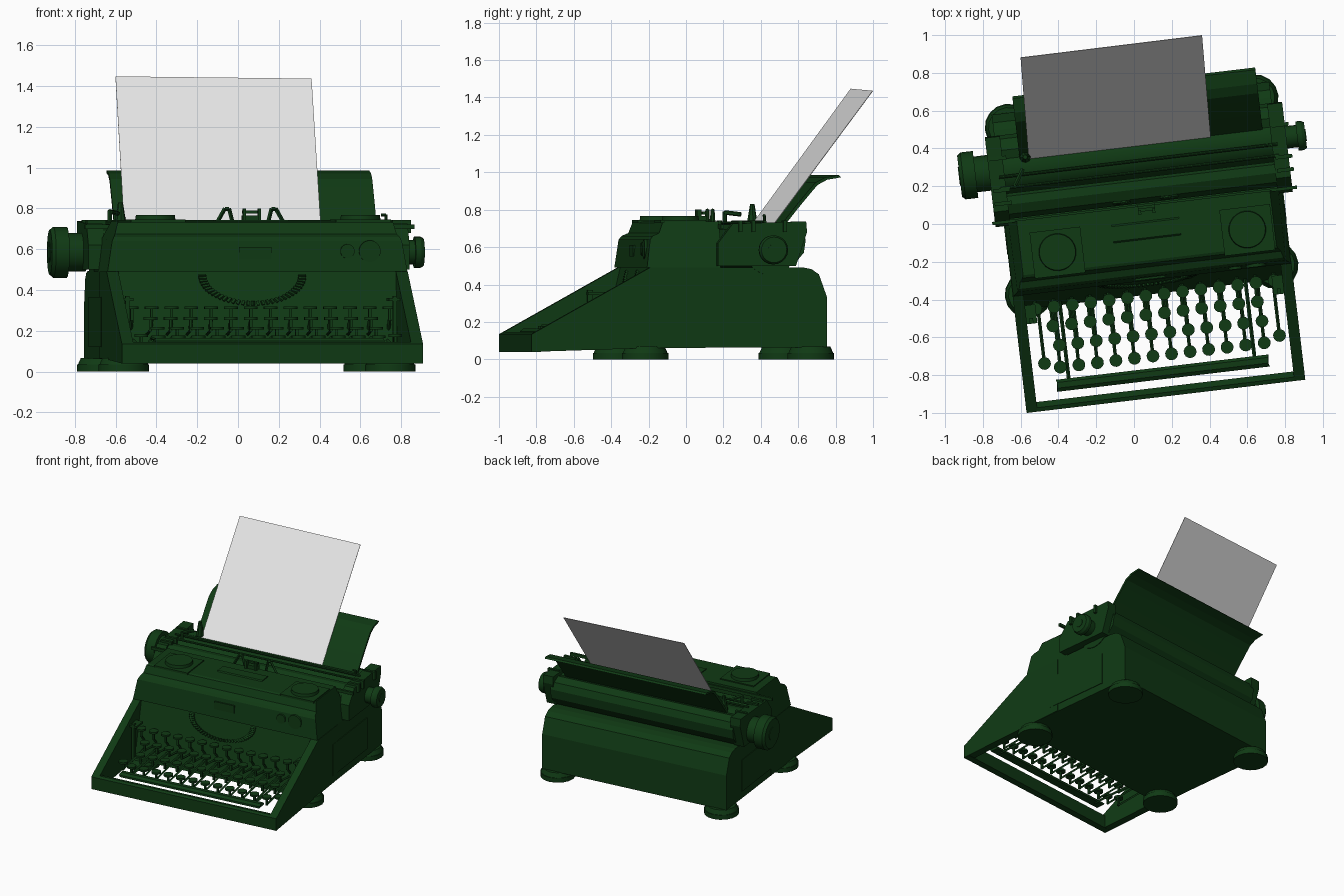
import bpy, bmesh, math
from mathutils import Matrix, Vector

if "Cube" in bpy.data.objects:
    bpy.data.objects.remove(bpy.data.objects["Cube"])

TURN = Matrix.Rotation(math.radians(6.8), 4, 'Z')   # whole machine stands slightly turned
MID = 0.06                                          # centre line of the body


def material(name, rgb):
    m = bpy.data.materials.new(name)
    m.diffuse_color = (*rgb, 1)
    m.use_nodes = True
    m.node_tree.nodes["Principled BSDF"].inputs["Base Color"].default_value = m.diffuse_color
    return m


GREEN = material("dark green enamel", (0.005, 0.042, 0.007))
PAPER = material("white paper", (0.8, 0.8, 0.8))


def finish(name, bm, mat=GREEN, smooth=False):
    bmesh.ops.recalc_face_normals(bm, faces=bm.faces)
    bm.transform(TURN)
    me = bpy.data.meshes.new(name)
    bm.to_mesh(me)
    bm.free()
    me.materials.append(mat)
    if smooth:
        me.polygons.foreach_set("use_smooth", [True] * len(me.polygons))
        me.set_sharp_from_angle(angle=math.radians(35))
    ob = bpy.data.objects.new(name, me)
    bpy.context.collection.objects.link(ob)
    return ob


def add_box(bm, x0, x1, y0, y1, z0, z1):
    m = Matrix.Translation(((x0 + x1) / 2, (y0 + y1) / 2, (z0 + z1) / 2))
    bmesh.ops.create_cube(bm, size=1, matrix=m @ Matrix.Diagonal((x1 - x0, y1 - y0, z1 - z0, 1)))


def add_rod(bm, a, b, r, n=6, r2=None):
    a, b = Vector(a), Vector(b)
    d = b - a
    m = Matrix.Translation((a + b) / 2) @ d.to_track_quat('Z', 'Y').to_matrix().to_4x4()
    bmesh.ops.create_cone(bm, cap_ends=True, segments=n, radius1=r,
                          radius2=r if r2 is None else r2, depth=d.length, matrix=m)


def add_prism(bm, pts, x0, x1):
    """Side profile of (y, z, optional inset) pushed along x."""
    pts = [(*p, 0)[:3] for p in pts]
    a = [bm.verts.new((x0 + i, y, z)) for y, z, i in pts]
    b = [bm.verts.new((x1 - i, y, z)) for y, z, i in pts]
    bm.faces.new(a)
    bm.faces.new(b[::-1])
    for i in range(len(pts)):
        j = (i + 1) % len(pts)
        bm.faces.new((a[i], a[j], b[j], b[i]))


def box(name, *dims):
    bm = bmesh.new()
    add_box(bm, *dims)
    return finish(name, bm)


def rod(name, a, b, r, n=24, r2=None):
    bm = bmesh.new()
    add_rod(bm, a, b, r, n, r2)
    return finish(name, bm, smooth=True)


def prism(name, pts, x0, x1):
    bm = bmesh.new()
    add_prism(bm, pts, x0, x1)
    return finish(name, bm)


# --- lower body, side walls and front bar ---
L, R = -0.68, 0.80
prism("main_body", [(-0.38, 0.06), (-0.28, 0.49), (0.53, 0.492), (0.58, 0.482), (0.62, 0.455),
                    (0.663, 0.335), (0.665, 0.065)], L, R)
wall = [(-0.925, 0.04), (-0.925, 0.135), (-0.29, 0.49), (0, 0.49), (0, 0.065), (-0.3, 0.06)]
prism("left_wall", wall, L - 0.003, L + 0.055)
prism("right_wall", wall, R - 0.055, R + 0.003)
prism("front_bar", [(-0.926, 0.04), (-0.926, 0.135), (-0.905, 0.145), (-0.875, 0.14), (-0.875, 0.04)], L, R)
for side, x in (("left", L), ("right", R)):
    box(side + "_side_panel", x - 0.005, x + 0.005, -0.08, 0.44, 0.12, 0.365)
    s = 1 if side == "left" else -1
    box(side + "_inner_post", x + s * 0.08 - 0.01, x + s * 0.08 + 0.01, -0.46, -0.43, 0.1, 0.37)
    box(side + "_post_foot", x + s * 0.08 - 0.03, x + s * 0.08 + 0.03, -0.46, -0.36, 0.345, 0.36)

# --- feet ---
for fx in (-0.60, 0.715):
    for fy in (-0.305, 0.587):
        bm = bmesh.new()
        add_rod(bm, (fx, fy, 0), (fx, fy, 0.035), 0.125, 16)
        add_rod(bm, (fx, fy, 0.035), (fx, fy, 0.068), 0.12, 16, 0.105)
        finish("foot", bm, smooth=True)

# --- top housing with front details ---
prism("top_housing", [(-0.305, 0.49, 0), (-0.285, 0.64, 0.025), (-0.27, 0.66, 0.035), (-0.235, 0.675, 0.045),
                      (-0.215, 0.73, 0.06), (-0.2, 0.737, 0.065), (0.09, 0.737, 0.065), (0.09, 0.655, 0.02),
                      (0.09, 0.49, 0)], L, R)
box("badge_plate", MID - 0.09, MID + 0.07, -0.30, -0.28, 0.55, 0.61)
for x, r in ((0.505, 0.035), (0.615, 0.053)):
    rod("front_dial", (x, -0.302, 0.59), (x, -0.28, 0.59), r)
for x in (-0.42, 0.592):
    box("spool_plate", x - 0.135, x + 0.135, -0.225, 0.02, 0.73, 0.745)
    rod("spool_lid", (x, -0.10, 0.74), (x, -0.10, 0.767), 0.1, 24, 0.096)
prism("centre_cover", [(-0.09, 0.735), (-0.08, 0.744), (0.0, 0.744), (0.01, 0.735)], -0.12, 0.24)

# --- fan of type bars under the housing ---
bm = bmesh.new()
for i in range(33):
    a = math.pi * (1 + i / 32)
    p = []
    for k in (1.0, 0.86):
        z = 0.47 + 0.145 * k * math.sin(a)
        p.append((0.035 + 0.265 * k * math.cos(a), -0.292 - (0.49 - z) * 0.23, z))
    add_rod(bm, p[0], p[1], 0.009, 4)
finish("type_bars", bm)

# --- keyboard: (y, z, first x, last x, count) for each row ---
rows = [(-0.385, 0.32, -0.57, 0.702, 14), (-0.485, 0.268, -0.49, 0.60, 12),
        (-0.59, 0.22, -0.468, 0.612, 12), (-0.706, 0.178, -0.477, 0.61, 12),
        (-0.677, 0.185, -0.558, 0.695, 2)]
caps, levers = bmesh.new(), bmesh.new()
for y, z, x0, x1, n in rows:
    for i in range(n):
        x = x0 + (x1 - x0) * i / (n - 1)
        add_rod(caps, (x, y, z - 0.014), (x, y, z), 0.034, 14)
        add_box(levers, x - 0.007, x + 0.007, y - 0.007, y + 0.007, z - 0.07, z - 0.012)
        add_rod(levers, (x, y, z - 0.065), (x, -0.33, 0.1 + z * 0.3), 0.009, 4)
finish("key_caps", caps, smooth=True)
finish("key_levers", levers)

# --- space bar and its arms ---
bm = bmesh.new()
add_prism(bm, [(-0.834, 0.135, 0.01), (-0.834, 0.15, 0), (-0.815, 0.165, 0.006), (-0.785, 0.165, 0.006),
               (-0.77, 0.15, 0), (-0.77, 0.135, 0.01)], MID - 0.57, MID + 0.565)
for x in (MID - 0.5, MID + 0.49):
    add_rod(bm, (x, -0.8, 0.138), (x, -0.34, 0.15), 0.01, 4)
finish("space_bar", bm)

# --- carriage ---
CL, CR, PY, PZ = -0.73, 0.855, 0.36, 0.585
end = [(0.07, 0.50), (0.07, 0.62), (0.15, 0.725), (0.545, 0.738), (0.55, 0.68), (0.49, 0.50)]
for side, x in (("left", CL), ("right", CR - 0.08)):
    prism(side + "_carriage_end", end, x, x + 0.08)
    for y in (0.18, 0.25, 0.42):
        box(side + "_end_rib", x + 0.01, x + 0.1, y, y + 0.02, 0.68, 0.742)
rod("platen", (CL + 0.05, PY, PZ), (CR - 0.05, PY, PZ), 0.135, 32)
prism("front_paper_guide", [(0.105, 0.5), (0.105, 0.64), (0.13, 0.695), (0.18, 0.72), (0.225, 0.715),
                            (0.24, 0.69), (0.24, 0.5)], CL + 0.06, CR - 0.06)
box("front_rail", CL - 0.015, CR + 0.025, 0.083, 0.1, 0.7, 0.722)
prism("rear_carriage_cover", [(0.40, 0.50), (0.41, 0.70), (0.47, 0.715), (0.53, 0.69), (0.55, 0.64),
                              (0.54, 0.57), (0.48, 0.50)], CL + 0.06, CR - 0.06)
for y, z in ((0.27, 0.73), (0.33, 0.735)):
    rod("paper_bail", (CL + 0.05, y, z), (CR - 0.05, y, z), 0.008, 8)

# --- platen knobs ---
for side, x, s, r, w in (("left", CL, -1, 0.125, 0.085), ("right", CR, 1, 0.078, 0.045)):
    bm = bmesh.new()
    tip = -0.887 if s < 0 else 0.957
    mid = tip - s * w
    add_rod(bm, (x - s * 0.02, PY, PZ), (mid, PY, PZ), r * 0.76, 20)
    add_rod(bm, (mid, PY, PZ), (tip - s * 0.018, PY, PZ), r, 20)
    add_rod(bm, (tip - s * 0.018, PY, PZ), (tip, PY, PZ), r, 20, r * 0.88)
    add_rod(bm, (tip, PY, PZ), (tip + s * 0.004, PY, PZ), r * 0.4, 16)
    finish(side + "_knob", bm, smooth=True)

# --- paper table, curled at the top ---
front = [(0.41, 0.70), (0.50, 0.815), (0.575, 0.905), (0.61, 0.945), (0.66, 0.972), (0.735, 0.985)]
back = [(y + 0.012, z - 0.012) for y, z in reversed(front)]
prism("paper_table", front + back, -0.56, 0.735)

# --- sheet of paper, very slightly skewed ---
bm = bmesh.new()
bm.faces.new([bm.verts.new(p) for p in ((-0.514, 0.385, 0.68), (0.457, 0.385, 0.68),
                                        (0.476, 0.948, 1.436), (-0.492, 0.945, 1.447))])
sheet = finish("paper_sheet", bm, PAPER)
solid = sheet.modifiers.new("thickness", 'SOLIDIFY')
solid.thickness = 0.003

# --- type guide and paper fingers ---
box("type_guide", 0.03, 0.12, 0.06, 0.1, 0.68, 0.765)
for x in (0.03, 0.105):
    box("guide_prong", x, x + 0.015, 0.045, 0.07, 0.74, 0.80)
box("guide_bridge", 0.03, 0.12, 0.075, 0.09, 0.775, 0.79)
for x, lean in ((-0.05, 1), (0.20, -1)):
    bm = bmesh.new()
    add_rod(bm, (x - lean * 0.045, 0.12, 0.72), (x, 0.12, 0.80), 0.01, 4)
    add_rod(bm, (x + lean * 0.04, 0.12, 0.72), (x + lean * 0.02, 0.12, 0.80), 0.01, 4)
    add_rod(bm, (x, 0.12, 0.797), (x + lean * 0.02, 0.12, 0.797), 0.01, 4)
    finish("paper_finger", bm)

# --- return lever and margin release ---
bm = bmesh.new()
add_rod(bm, (-0.6, 0.28, 0.73), (-0.6, 0.28, 0.79), 0.012)
add_rod(bm, (-0.6, 0.28, 0.785), (-0.55, 0.36, 0.775), 0.012)
add_rod(bm, (-0.53, 0.42, 0.72), (-0.53, 0.42, 0.83), 0.03, 8, 0.012)
finish("return_lever", bm)
bm = bmesh.new()
add_rod(bm, (0.77, 0.33, 0.73), (0.77, 0.33, 0.77), 0.008)
add_rod(bm, (0.77, 0.33, 0.768), (0.745, 0.33, 0.768), 0.008)
finish("release_lever", bm)
